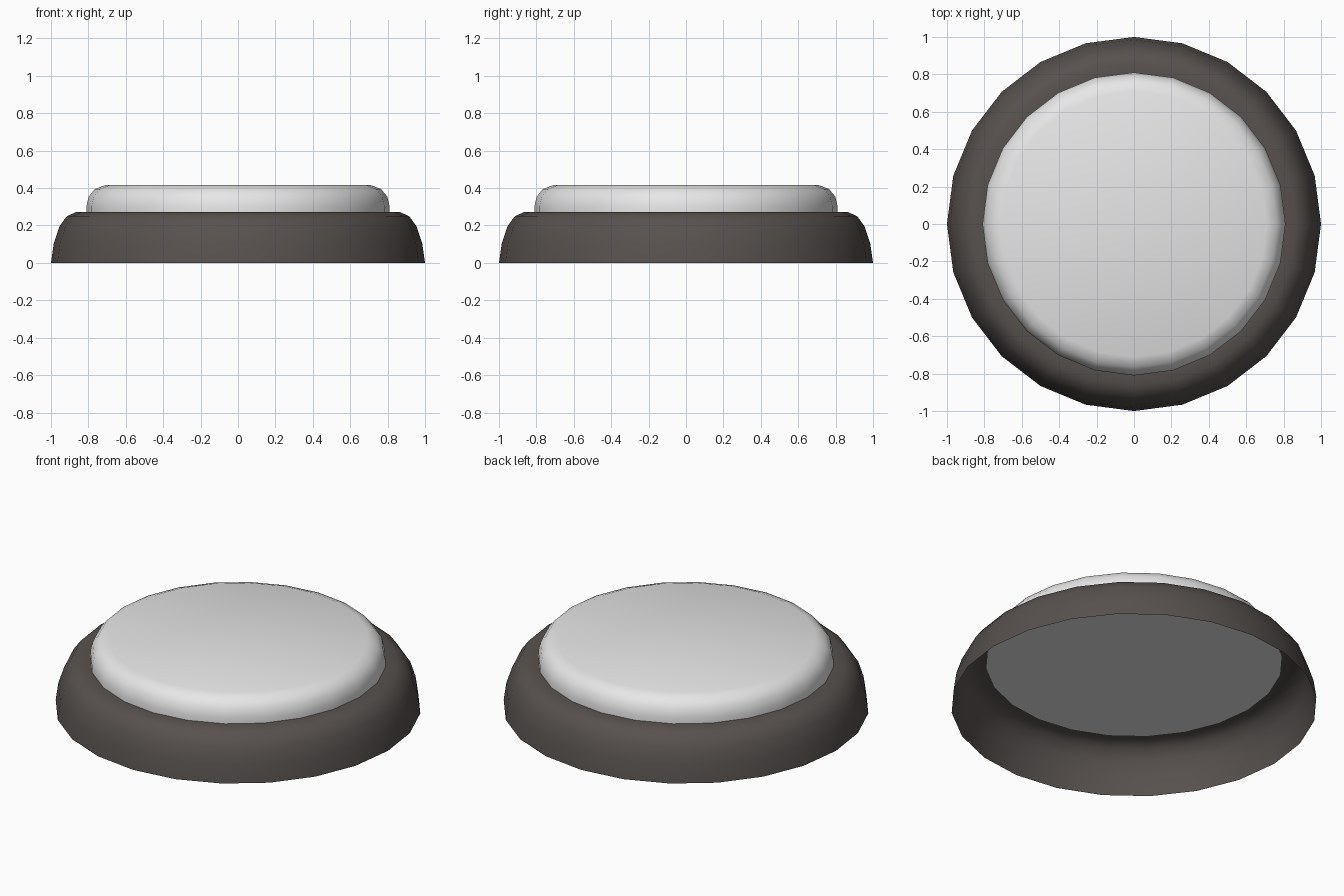
import bpy, bmesh, math

if "Cube" in bpy.data.objects:
    bpy.data.objects.remove(bpy.data.objects["Cube"])

SIDES = 24


def material(name, rgb):
    m = bpy.data.materials.new(name)
    m.diffuse_color = (*rgb, 1.0)
    m.use_nodes = True
    m.node_tree.nodes["Principled BSDF"].inputs["Base Color"].default_value = m.diffuse_color
    return m


def lathe(name, profile, mat, close_ends=False):
    """Revolve an (r, z) profile, listed bottom to top, around the z axis."""
    bm = bmesh.new()
    rings = []
    for r, z in profile:
        rings.append([bm.verts.new((r * math.cos(2 * math.pi * i / SIDES),
                                    r * math.sin(2 * math.pi * i / SIDES), z))
                      for i in range(SIDES)])
    for lo, hi in zip(rings, rings[1:]):
        for i in range(SIDES):
            j = (i + 1) % SIDES
            bm.faces.new((lo[i], lo[j], hi[j], hi[i]))
    if close_ends:
        bm.faces.new(rings[0][::-1])
        bm.faces.new(rings[-1])
    mesh = bpy.data.meshes.new(name)
    bm.to_mesh(mesh)
    bm.free()
    mesh.materials.append(mat)
    obj = bpy.data.objects.new(name, mesh)
    bpy.context.collection.objects.link(obj)
    bpy.ops.object.select_all(action='DESELECT')
    obj.select_set(True)
    bpy.context.view_layer.objects.active = obj
    bpy.ops.object.shade_smooth_by_angle(angle=math.radians(50))
    return obj


dark = material("dark warm grey", (0.095, 0.083, 0.078))
light = material("light grey", (0.8, 0.8, 0.8))

# Hollow housing, open underneath, with a rounded shoulder
lathe("housing", [(1.0, 0.0), (0.985, 0.105), (0.955, 0.195), (0.915, 0.25),
                  (0.865, 0.272), (0.805, 0.272)], dark)

# Raised rounded cap, closed below
lathe("cap", [(0.81, 0.27), (0.81, 0.305), (0.798, 0.355), (0.765, 0.395),
              (0.71, 0.416)], light, close_ends=True)
